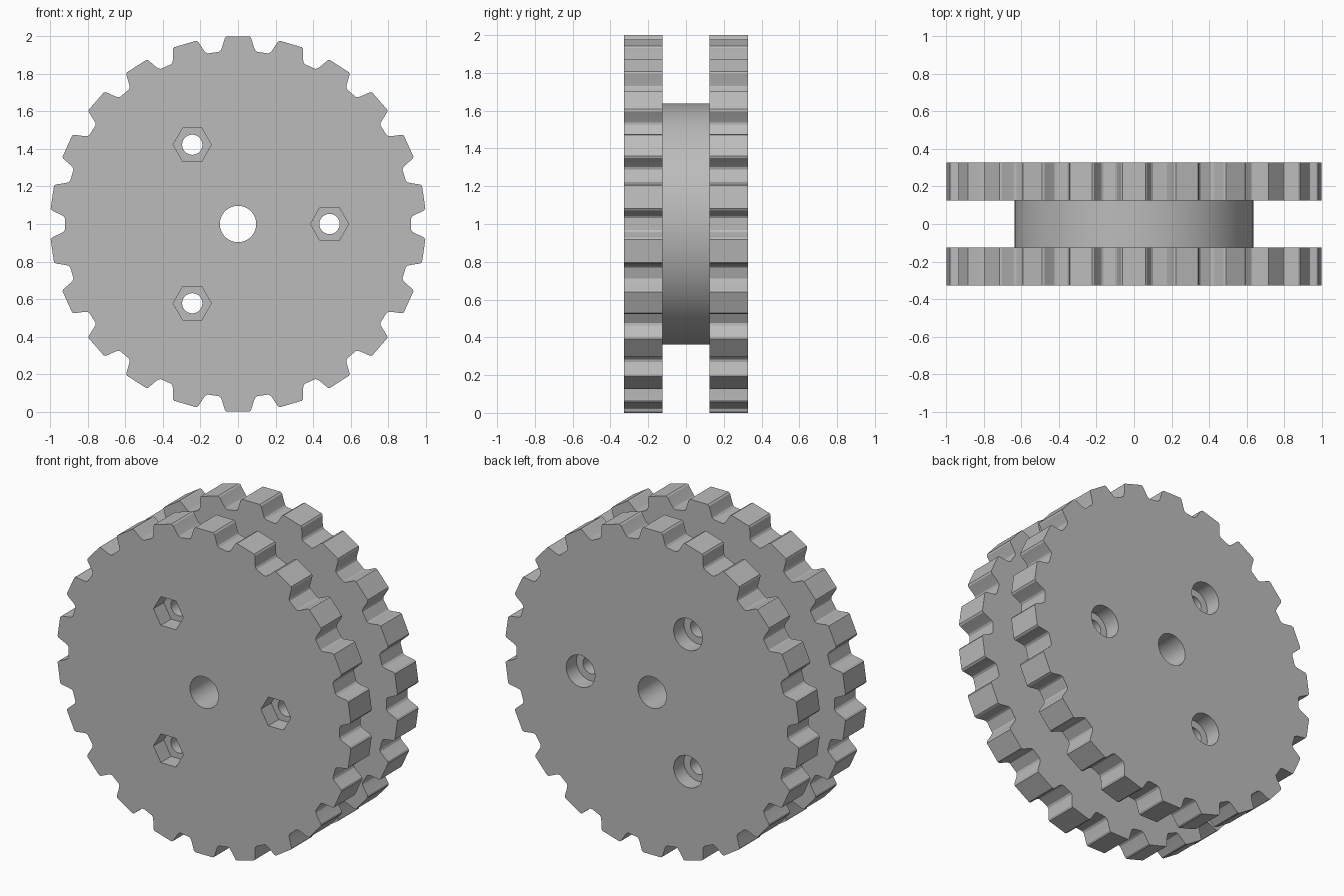
import bpy, bmesh, math

if "Cube" in bpy.data.objects:
    bpy.data.objects.remove(bpy.data.objects["Cube"])

CZ = 1.0          # axle height
TEETH = 22
FACE, INNER = 0.329, 0.125   # outer and inner y of the toothed discs

grey = bpy.data.materials.new("plain grey")
grey.diffuse_color = (0.5, 0.5, 0.5, 1)
grey.use_nodes = True
grey.node_tree.nodes["Principled BSDF"].inputs["Base Color"].default_value = grey.diffuse_color


def prism(name, profile, y0, y1, cx=0.0, cz=CZ):
    """Extrude an (x, z) profile along y."""
    bm = bmesh.new()
    a = [bm.verts.new((cx + x, y0, cz + z)) for x, z in profile]
    b = [bm.verts.new((cx + x, y1, cz + z)) for x, z in profile]
    n = len(a)
    bm.faces.new(a)
    bm.faces.new(b[::-1])
    for i in range(n):
        j = (i + 1) % n
        bm.faces.new((a[j], a[i], b[i], b[j]))
    bmesh.ops.recalc_face_normals(bm, faces=bm.faces[:])
    mesh = bpy.data.meshes.new(name)
    bm.to_mesh(mesh)
    bm.free()
    mesh.materials.append(grey)
    ob = bpy.data.objects.new(name, mesh)
    bpy.context.collection.objects.link(ob)
    return ob


def ring(r, n):
    return [(r * math.cos(math.tau * i / n), r * math.sin(math.tau * i / n)) for i in range(n)]


def combine(target, tool, operation):
    """Apply a boolean and discard the tool object."""
    mod = target.modifiers.new("boolean", 'BOOLEAN')
    mod.operation, mod.solver, mod.object = operation, 'EXACT', tool
    bpy.context.view_layer.objects.active = target
    bpy.ops.object.modifier_apply(modifier=mod.name)
    bpy.data.objects.remove(tool)


# Tooth outline: half a tooth, mirrored, then repeated round the rim
half = [(0.061, 1.0), (0.070, 0.992), (0.085, 0.942), (0.091, 0.927), (0.101, 0.918)]
tooth = [(-x, r) for x, r in half[::-1]] + half
rim = []
for k in range(TEETH):
    a = math.tau * k / TEETH
    c, s = math.cos(a), math.sin(a)
    rim += [(x * c + r * s, r * c - x * s) for x, r in tooth]

# Two toothed discs joined by a narrower hub
wheel = prism("sprocket_wheel", rim, -FACE, -INNER)
combine(wheel, prism("rear_disc", rim, INNER, FACE), 'UNION')
combine(wheel, prism("hub", ring(0.637, 64), -0.2, 0.2), 'UNION')

# Axle bore
combine(wheel, prism("bore", ring(0.097, 32), -0.5, 0.5), 'DIFFERENCE')

# Three bolt holes: hex nut pocket in front, round counterbore behind
for k in range(3):
    a = math.tau * k / 3
    x, z = 0.488 * math.cos(a), CZ + 0.488 * math.sin(a)
    depth = 0.1
    combine(wheel, prism("nut_pocket", ring(0.102, 6), -0.5, -FACE + depth, x, z), 'DIFFERENCE')
    combine(wheel, prism("counterbore", ring(0.098, 32), FACE - depth, 0.5, x, z), 'DIFFERENCE')
    combine(wheel, prism("bolt_hole", ring(0.054, 24), -0.6, 0.6, x, z), 'DIFFERENCE')

# Smooth round walls, crisp edges
bpy.ops.object.select_all(action='DESELECT')
wheel.select_set(True)
bpy.context.view_layer.objects.active = wheel
bpy.ops.object.shade_smooth_by_angle(angle=math.radians(25))
